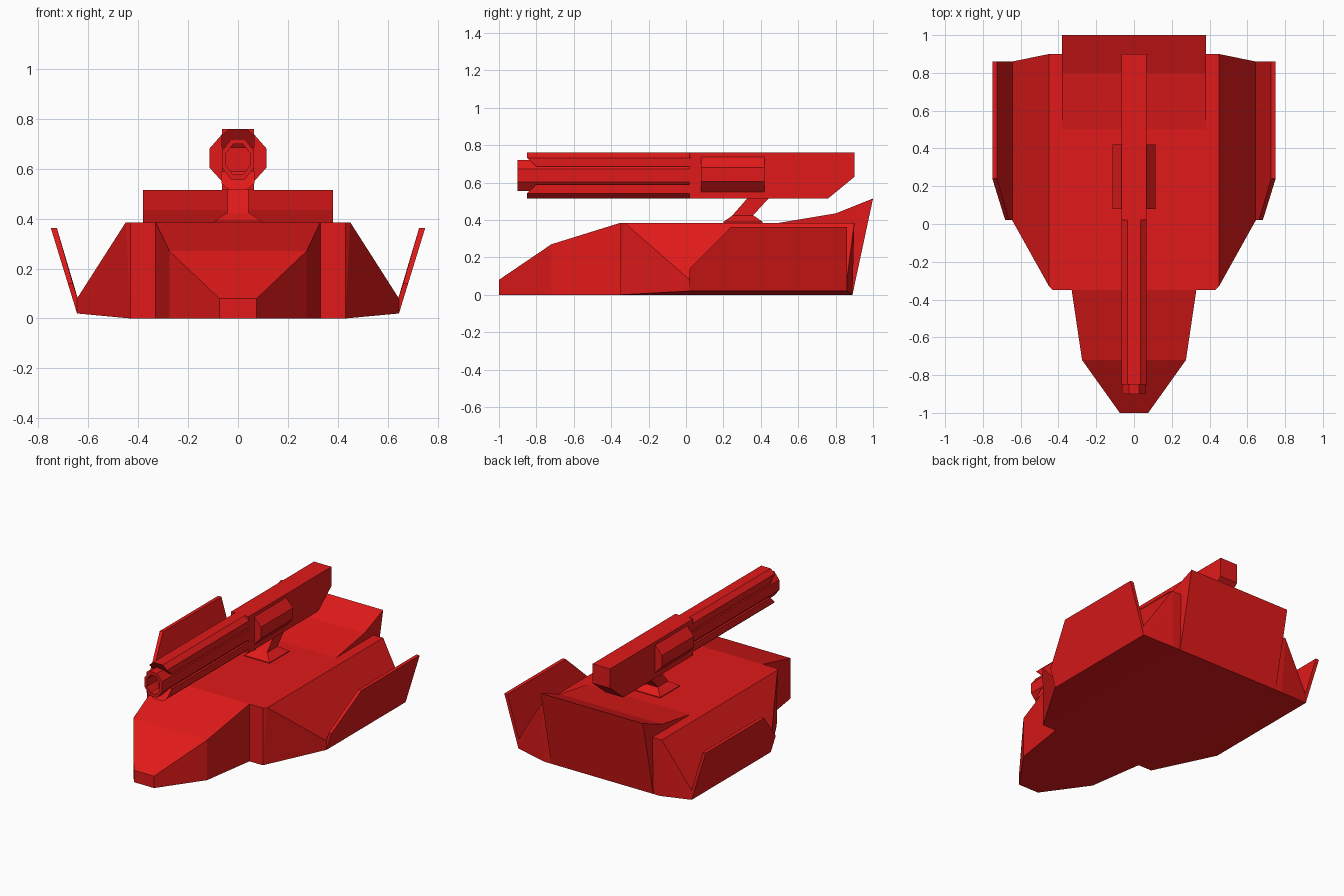
import bpy, bmesh, math

if "Cube" in bpy.data.objects:
    bpy.data.objects.remove(bpy.data.objects["Cube"])

red = bpy.data.materials.new("red_paint")
red.diffuse_color = (0.75, 0.01, 0.01, 1)
red.use_nodes = True
red.node_tree.nodes["Principled BSDF"].inputs["Base Color"].default_value = red.diffuse_color


def finish(name, bm):
    bmesh.ops.recalc_face_normals(bm, faces=bm.faces)
    me = bpy.data.meshes.new(name)
    bm.to_mesh(me)
    bm.free()
    me.materials.append(red)
    ob = bpy.data.objects.new(name, me)
    bpy.context.collection.objects.link(ob)
    return ob


def mirrored_hull(name, pts):
    """Convex solid around points and their mirror images in x."""
    bm = bmesh.new()
    for x, y, z in pts:
        for s in (1, -1):
            bm.verts.new((s * x, y, z))
    bmesh.ops.convex_hull(bm, input=bm.verts)
    bmesh.ops.dissolve_limit(bm, angle_limit=0.01, verts=bm.verts, edges=bm.edges)
    return finish(name, bm)


def loft(name, a, b):
    """Solid between two matching outlines."""
    bm = bmesh.new()
    va = [bm.verts.new(p) for p in a]
    vb = [bm.verts.new(p) for p in b]
    n = len(va)
    bm.faces.new(va)
    bm.faces.new(vb[::-1])
    for i in range(n):
        j = (i + 1) % n
        bm.faces.new((va[i], vb[i], vb[j], va[j]))
    return finish(name, bm)


def side_profile(name, yz, w):
    return loft(name, [(-w, y, z) for y, z in yz], [(w, y, z) for y, z in yz])


def front_profile(name, xz, y0, y1):
    return loft(name, [(x, y0, z) for x, z in xz], [(x, y1, z) for x, z in xz])


# Hull with sloping flanks, and tapered nose
mirrored_hull("main_hull", [
    (0.43, -0.35, 0), (0.43, 0.89, 0), (0.43, -0.35, 0.385),
    (0.45, -0.33, 0.385), (0.45, 0.9, 0.385),
    (0.645, 0.02, 0.02), (0.645, 0.86, 0.02),
    (0.645, 0.02, 0.08), (0.645, 0.86, 0.08)])
mirrored_hull("nose", [
    (0.33, -0.35, 0), (0.33, -0.35, 0.385),
    (0.275, -0.72, 0), (0.275, -0.72, 0.27),
    (0.075, -1, 0), (0.075, -1, 0.08)])

# Rising tail block
side_profile("tail", [(0.5, 0.385), (0.8, 0.435), (1, 0.515),
                      (0.89, 0), (0.5, 0)], 0.38)

# Leaning side fins
fin = [(0.02, 0.02), (0.02, 0.14), (0.24, 0.362), (0.86, 0.362), (0.86, 0.02)]
for s, side in ((1, "right"), (-1, "left")):
    outer = [(s * (0.645 + (z - 0.02) * 0.307), y, z) for y, z in fin]
    inner = [(s * (0.645 + (z - 0.08) * 0.286), y, max(z, 0.08)) if z > 0.08
             else (s * 0.642, y, 0.08) for y, z in fin]
    loft(side + "_fin", outer, inner)

# Gun mount: flared base and leaning neck
mirrored_hull("mount_base", [
    (0.095, 0.2, 0.385), (0.095, 0.41, 0.385), (0.095, 0.2, 0.39),
    (0.095, 0.41, 0.39), (0.042, 0.25, 0.425), (0.042, 0.36, 0.425)])
side_profile("mount_neck", [(0.24, 0.415), (0.35, 0.415),
                            (0.455, 0.53), (0.34, 0.53)], 0.042)

# Gun housing
side_profile("gun_housing", [(0.02, 0.515), (0.02, 0.76), (0.9, 0.76),
                             (0.9, 0.63), (0.76, 0.515)], 0.065)

# Side pods
for s, side in ((1, "right"), (-1, "left")):
    front_profile(side + "_pod", [(s * 0.06, 0.737), (s * 0.065, 0.737),
                  (s * 0.115, 0.68), (s * 0.115, 0.605),
                  (s * 0.065, 0.55), (s * 0.06, 0.55)], 0.08, 0.42)

# Rails above and below the barrel, front ends cut back towards the barrel
for s, name in ((1, "upper_rail"), (-1, "lower_rail")):
    half = [(0.035, 0.1225), (0.067, 0.095), (0.067, 0.048)]
    xz = half + [(-x, z) for x, z in half[::-1]]
    loft(name,
         [(x, -0.80 if z < 0.06 else -0.85, 0.6375 + s * z) for x, z in xz],
         [(x, 0.03, 0.6375 + s * z) for x, z in xz])

# Eight-sided oval barrel with a recessed bore
bm = bmesh.new()
rings = []
for k, y in ((1, 0.03), (1, -0.9), (0.74, -0.9), (0.74, -0.8)):
    rings.append([bm.verts.new((0.069 * k * math.cos(a), y,
                                0.6375 + 0.089 * k * math.sin(a)))
                  for a in [math.pi * (i + 0.5) / 4 for i in range(8)]])
for r, q in zip(rings, rings[1:]):
    for i in range(8):
        j = (i + 1) % 8
        bm.faces.new((r[i], r[j], q[j], q[i]))
bm.faces.new(rings[0][::-1])
bm.faces.new(rings[-1])
finish("barrel", bm)
